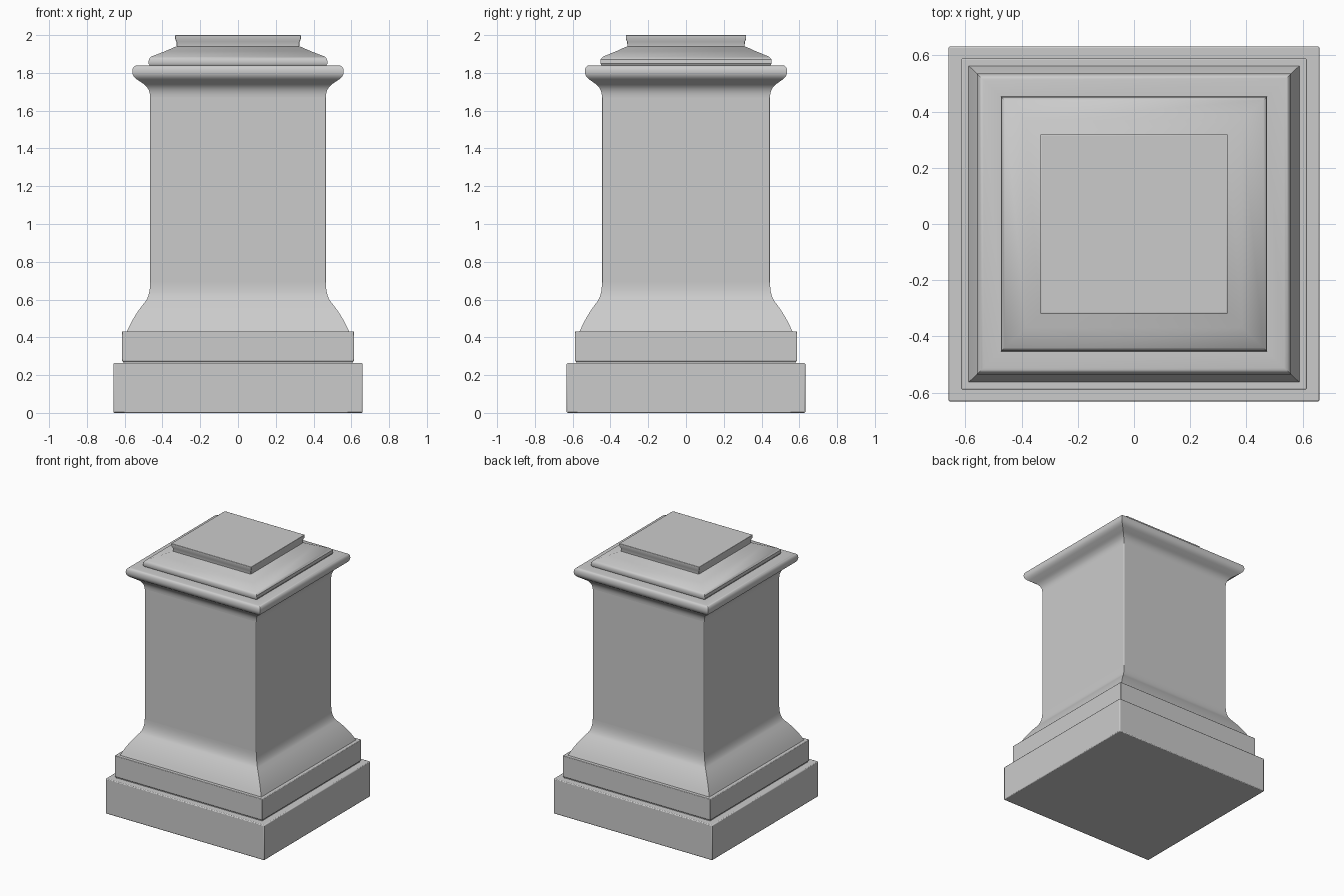
import bpy, bmesh, math

if "Cube" in bpy.data.objects:
    bpy.data.objects.remove(bpy.data.objects["Cube"])

DEPTH = 0.957  # depth of the pedestal relative to its width


def arc(p0, p1, p2, n=8):
    """Points on a quadratic curve from p0 to p2, pulled toward p1."""
    pts = []
    for i in range(n + 1):
        t = i / n
        pts.append(tuple((1 - t) ** 2 * a + 2 * t * (1 - t) * b + t * t * c
                         for a, b, c in zip(p0, p1, p2)))
    return pts


def moulding(name, profile, bottom=False, top=False, bevel=0.006):
    """Sweep a (half width, height) profile round a mitred rectangle."""
    bm = bmesh.new()
    rings = [[bm.verts.new((sx * r, sy * r * DEPTH, z))
              for sx, sy in ((-1, -1), (1, -1), (1, 1), (-1, 1))]
             for r, z in profile]
    for a, b in zip(rings, rings[1:]):
        for i in range(4):
            j = (i + 1) % 4
            bm.faces.new((a[i], a[j], b[j], b[i]))
    if bottom:
        bm.faces.new(rings[0][::-1])
    if top:
        bm.faces.new(rings[-1])
    mesh = bpy.data.meshes.new(name)
    bm.to_mesh(mesh)
    bm.free()
    ob = bpy.data.objects.new(name, mesh)
    bpy.context.collection.objects.link(ob)
    bpy.context.view_layer.objects.active = ob
    ob.select_set(True)
    bpy.ops.object.shade_smooth_by_angle(angle=math.radians(35))
    ob.select_set(False)
    if bevel:
        mod = ob.modifiers.new("edge_softening", 'BEVEL')
        mod.width = bevel
        mod.segments = 2
        mod.limit_method = 'ANGLE'
        mod.angle_limit = math.radians(50)
    return ob


# Square base blocks
moulding("plinth", [(0.66, 0), (0.66, 0.264), (0.607, 0.264)], bottom=True)
moulding("base_step", [(0.607, 0.264), (0.607, 0.272), (0.615, 0.274),
                       (0.615, 0.432), (0.588, 0.432)], bevel=0.004)

# Flared foot: rounded slope running into a cove
moulding("flared_foot",
         arc((0.588, 0.432), (0.549, 0.52), (0.49, 0.59))
         + arc((0.49, 0.59), (0.465, 0.625), (0.465, 0.69))[1:], bevel=0)

# Plain shaft
moulding("shaft", [(0.465, 0.69), (0.465, 1.67)], bevel=0.004)

# Cornice: cove, then a rounded lip
moulding("cornice",
         arc((0.465, 1.67), (0.465, 1.72), (0.505, 1.745))
         + [(0.535, 1.765)]
         + arc((0.545, 1.773), (0.562, 1.79), (0.559, 1.813), 5)
         + arc((0.559, 1.813), (0.557, 1.838), (0.535, 1.84), 5)[1:]
         + [(0.468, 1.84)], bevel=0)

# Cap: short fillet, sloped roof
moulding("cap_slope", [(0.468, 1.84), (0.474, 1.85), (0.472, 1.872),
                       (0.46, 1.886), (0.385, 1.915), (0.335, 1.937),
                       (0.324, 1.94)], bevel=0)

# Top block
moulding("top_block", [(0.324, 1.94), (0.326, 1.965), (0.333, 1.98),
                       (0.333, 2.0)], top=True, bevel=0.003)
